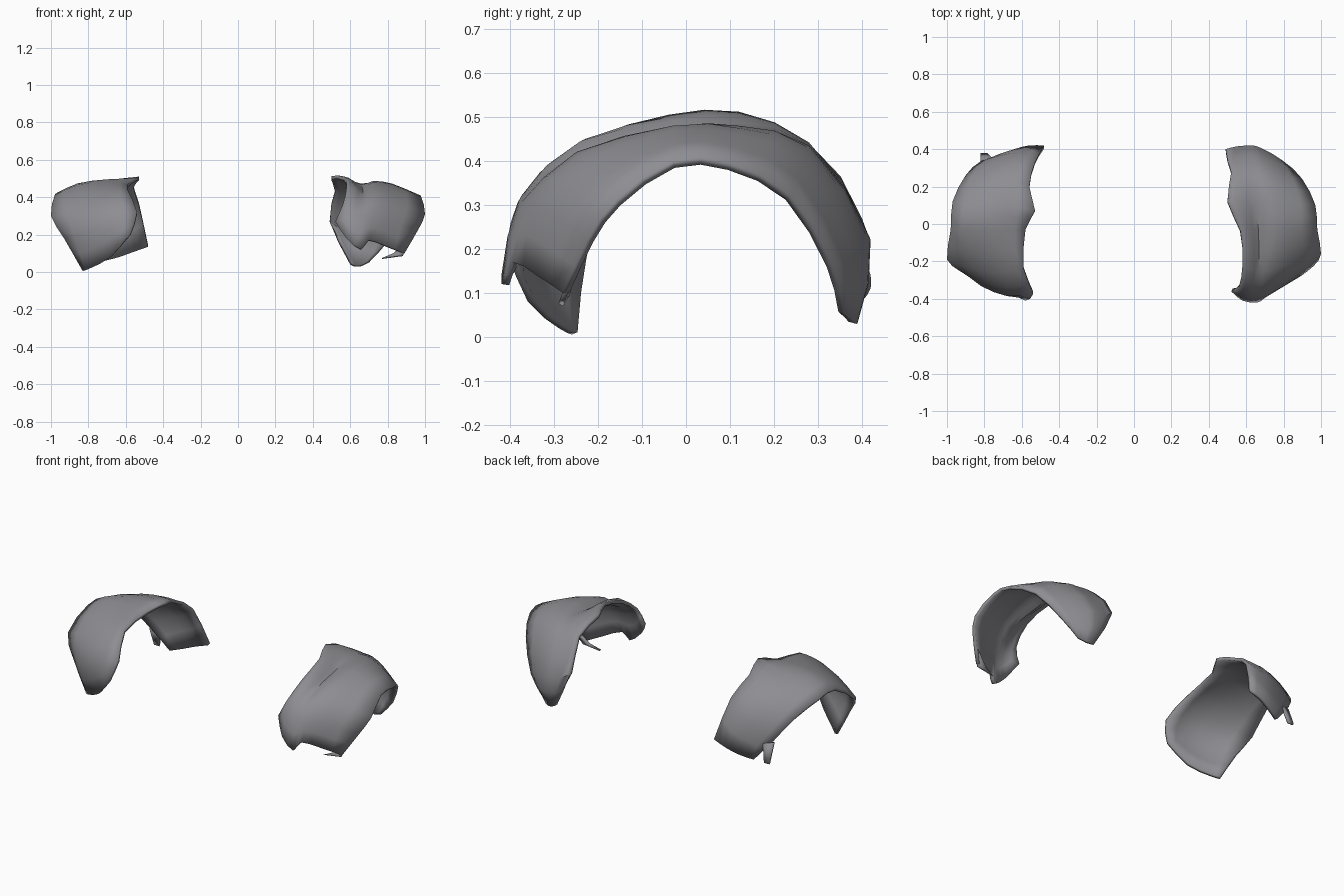
import bpy, bmesh
from mathutils import Vector

steel = bpy.data.materials.new("dark_steel_grey")
steel.diffuse_color = (0.27, 0.27, 0.29, 1)


def smooth_line(pts, steps):
    """Resample a guide line with a Catmull-Rom spline."""
    p = [Vector(v) for v in pts]
    p = [2 * p[0] - p[1]] + p + [2 * p[-1] - p[-2]]
    out = []
    for a, b, c, d in zip(p, p[1:], p[2:], p[3:]):
        for i in range(steps):
            t = i / steps
            out.append(0.5 * (2 * b + (c - a) * t + (2 * a - 5 * b + 4 * c - d) * t * t
                              + (3 * b - a - 3 * c + d) * t ** 3))
    return out + [p[-2]]


def loft(name, guides, side, steps=2, thickness=0.018):
    """Skin a curved plate across guide lines that run front to back."""
    lines = [smooth_line(g, steps) for g in guides]
    rows = [smooth_line(r, steps) for r in zip(*lines)]
    bm = bmesh.new()
    grid = [[bm.verts.new((v.x * side, v.y, v.z)) for v in r] for r in rows]
    for r, s in zip(grid, grid[1:]):
        for a, b, c, d in zip(r, r[1:], s[1:], s):
            bm.faces.new((a, b, c, d))
    # make the outside of the arch face outward
    bm.normal_update()
    centre = Vector((0.6 * side, 0, 0))
    if sum(f.normal.dot(f.calc_center_median() - centre) for f in bm.faces) < 0:
        bmesh.ops.reverse_faces(bm, faces=bm.faces[:])
    me = bpy.data.meshes.new(name)
    bm.to_mesh(me)
    bm.free()
    me.materials.append(steel)
    ob = bpy.data.objects.new(name, me)
    bpy.context.collection.objects.link(ob)
    mod = ob.modifiers.new("plate_thickness", "SOLIDIFY")
    mod.thickness = thickness
    mod.offset = -1
    bpy.context.view_layer.objects.active = ob
    ob.select_set(True)
    bpy.ops.object.shade_smooth_by_angle(angle=0.7)
    ob.select_set(False)
    return ob


# right shoulder plate: neck edge, ridge, groove, shoulder, crown, outer edge
loft("right_shoulder_plate", [
    [(.52, -.36, .27), (.56, -.34, .36), (.58, -.22, .45), (.57, -.04, .505),
     (.50, .12, .512), (.52, .28, .44), (.49, .40, .27), (.60, .37, .04)],
    [(.58, -.41, .18), (.60, -.375, .32), (.62, -.24, .445), (.61, -.03, .492),
     (.57, .12, .503), (.575, .28, .442), (.55, .415, .23), (.62, .385, .03)],
    [(.66, -.42, .12), (.66, -.38, .30), (.67, -.25, .405), (.665, -.03, .45),
     (.655, .12, .472), (.65, .28, .435), (.63, .42, .22), (.64, .39, .03)],
    [(.70, -.395, .17), (.715, -.36, .30), (.72, -.25, .42), (.72, -.03, .478),
     (.72, .12, .48), (.70, .28, .43), (.67, .41, .21), (.655, .385, .03)],
    [(.79, -.34, .14), (.80, -.32, .29), (.82, -.22, .40), (.82, -.03, .47),
     (.82, .12, .46), (.79, .26, .40), (.74, .375, .20), (.67, .38, .035)],
    [(.89, -.28, .10), (.96, -.225, .22), (1.0, -.16, .31), (.98, -.03, .40),
     (.97, .10, .395), (.90, .24, .32), (.80, .335, .16), (.70, .36, .05)],
], 1)

# left shoulder plate: longer front tip, wide rear hem
loft("left_shoulder_plate", [
    [(.58, -.41, .20), (.54, -.375, .32), (.59, -.24, .44), (.58, -.03, .48),
     (.53, .07, .51), (.56, .20, .465), (.53, .33, .37), (.48, .42, .14)],
    [(.68, -.36, .08), (.68, -.385, .28), (.68, -.26, .42), (.70, -.03, .485),
     (.70, .10, .49), (.68, .26, .43), (.62, .38, .30), (.56, .42, .11)],
    [(.79, -.29, .02), (.82, -.33, .20), (.84, -.25, .36), (.86, -.03, .465),
     (.85, .10, .46), (.82, .25, .39), (.74, .36, .25), (.64, .40, .08)],
    [(.83, -.26, .005), (.93, -.24, .18), (1.0, -.19, .30), (.98, -.03, .41),
     (.97, .12, .40), (.90, .26, .31), (.82, .335, .19), (.71, .37, .06)],
], -1)

# small turned-in hem under the right plate's front corner
loft("right_front_hem", [
    [(.77, -.29, .075), (.83, -.275, .10)],
    [(.88, -.285, .09), (.92, -.25, .19)],
], 1, 1, 0.012)

# small tab at the left plate's rear outer corner
loft("left_rear_tab", [
    [(.76, .355, .17), (.785, .38, .065)],
    [(.82, .335, .18), (.82, .38, .065)],
], -1, 1, 0.012)
